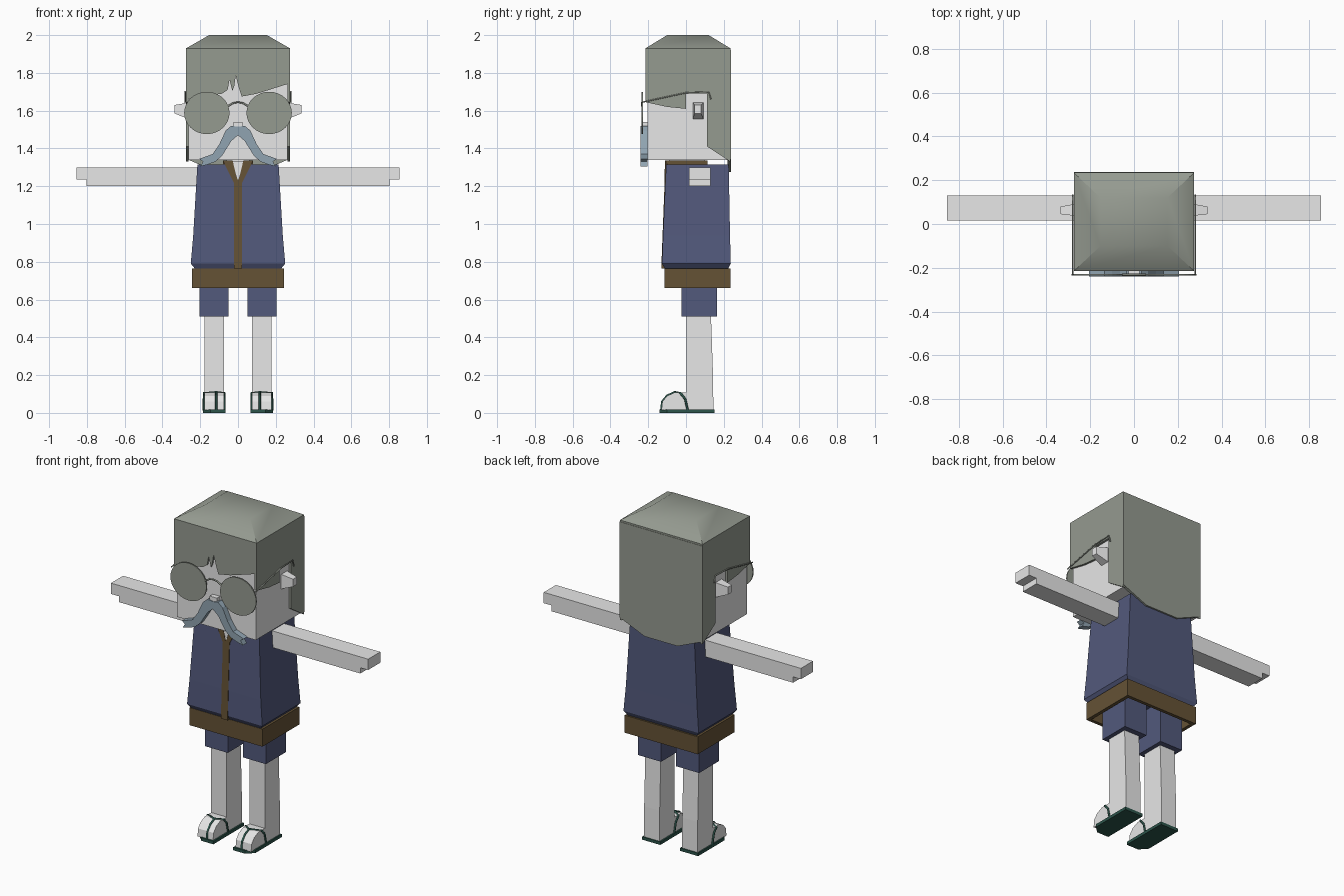
import bpy, bmesh, math
from mathutils import Vector

cube = bpy.data.objects.get("Cube")
if cube:
    bpy.data.objects.remove(cube, do_unlink=True)


def material(name, r, g, b):
    m = bpy.data.materials.new(name)
    m.use_nodes = True
    m.diffuse_color = (r, g, b, 1)
    m.node_tree.nodes["Principled BSDF"].inputs["Base Color"].default_value = (r, g, b, 1)
    return m


skin = material("pale skin", .80, .80, .80)
grey = material("grey hair", .30, .325, .28)
blue = material("blue cloth", .085, .10, .20)
brown = material("brown trim", .13, .085, .036)
steel = material("blue grey moustache", .28, .37, .44)
green = material("dark green sandal", .025, .09, .07)


def finish(name, bm, mat):
    bmesh.ops.recalc_face_normals(bm, faces=bm.faces)
    me = bpy.data.meshes.new(name)
    bm.to_mesh(me)
    bm.free()
    me.materials.append(mat)
    ob = bpy.data.objects.new(name, me)
    bpy.context.collection.objects.link(ob)
    return ob


def loft(name, mat, rings):
    """Rectangular rings (z, x0, x1, y0, y1) stacked upwards."""
    bm = bmesh.new()
    rows = [[bm.verts.new(p) for p in ((a, c, z), (b, c, z), (b, d, z), (a, d, z))]
            for z, a, b, c, d in rings]
    for lo, hi in zip(rows, rows[1:]):
        for i in range(4):
            j = (i + 1) % 4
            bm.faces.new((lo[i], lo[j], hi[j], hi[i]))
    bm.faces.new(rows[0][::-1])
    bm.faces.new(rows[-1])
    return finish(name, bm, mat)


def box(name, mat, x0, x1, y0, y1, z0, z1):
    return loft(name, mat, [(z0, x0, x1, y0, y1), (z1, x0, x1, y0, y1)])


def prism(name, mat, axis, lo, hi, pts):
    """Flat outline extruded along one axis from lo to hi."""
    bm = bmesh.new()

    def place(p, d):
        c = list(p)
        c.insert(axis, d)
        return bm.verts.new(c)
    a = [place(p, lo) for p in pts]
    b = [place(p, hi) for p in pts]
    bm.faces.new(a)
    bm.faces.new(b)
    for i in range(len(pts)):
        j = (i + 1) % len(pts)
        bm.faces.new((a[i], a[j], b[j], b[i]))
    return finish(name, bm, mat)


def tube(name, mat, pts, r):
    cu = bpy.data.curves.new(name, "CURVE")
    cu.dimensions = "3D"
    cu.bevel_depth = r
    cu.bevel_resolution = 1
    cu.use_fill_caps = True
    sp = cu.splines.new("POLY")
    sp.points.add(len(pts) - 1)
    for q, p in zip(sp.points, pts):
        q.co = (*p, 1)
    cu.materials.append(mat)
    ob = bpy.data.objects.new(name, cu)
    bpy.context.collection.objects.link(ob)
    return ob


def span(s, a, b):
    return (a, b) if s > 0 else (-b, -a)


# Head and hair shell
box("face", skin, -.262, .262, -.205, .222, 1.34, 1.9)
cap = loft("hair_top", grey, [(1.9, -.275, .275, -.215, .235), (1.93, -.275, .275, -.215, .235),
                              (2, -.153, .153, -.10, .12)])
bpy.context.view_layer.objects.active = cap
cap.select_set(True)
bpy.ops.object.shade_smooth_by_angle(angle=math.radians(40))
cap.select_set(False)
prism("hair_front", grey, 1, -.215, -.204,
      [(-.275, 1.92), (.275, 1.92), (.275, 1.745), (.1, 1.69), (.02, 1.675), (.005, 1.72),
       (-.012, 1.785), (-.02, 1.73), (-.03, 1.705), (-.045, 1.765), (-.055, 1.71),
       (-.085, 1.69), (-.275, 1.66)])
prism("hair_back", grey, 1, .22, .237,
      [(-.275, 1.92), (.275, 1.92), (.275, 1.345), (.11, 1.275), (-.11, 1.275), (-.275, 1.345)])
for s in (1, -1):
    prism("hair_side", grey, 0, *span(s, .261, .275),
          [(-.215, 1.92), (.235, 1.92), (.235, 1.33), (.112, 1.41), (.112, 1.69), (0, 1.69),
           (0, 1.61), (-.1, 1.62), (-.215, 1.645)])

# Ears, glasses and moustache
for s in (1, -1):
    bm = bmesh.new()
    root, tip = [[bm.verts.new((s * x, y, z)) for y, z in
                  ((y0, z0), (y1, z0), (y1, z1), (y0, z1))]
                 for x, y0, y1, z0, z1 in ((.25, .035, .095, 1.55, 1.645),
                                           (.335, .045, .08, 1.585, 1.63))]
    bm.faces.new(root)
    bm.faces.new(tip)
    for i in range(4):
        j = (i + 1) % 4
        bm.faces.new((root[i], root[j], tip[j], tip[i]))
    finish("ear", bm, skin)

    circle = [(s * .165 + .12 * math.cos(t), 1.588 + .112 * math.sin(t))
              for t in (math.tau * i / 32 for i in range(32))]
    prism("lens", grey, 1, -.235, -.228, circle)
    tube("glasses_temple", grey, [(s * .28, -.232, 1.645), (s * .28, 0, 1.695),
                                  (s * .28, .12, 1.70), (s * .28, .132, 1.66)], .004)
    half = [(0, 1.515), (.035, 1.52), (.065, 1.495), (.1, 1.42), (.135, 1.37), (.205, 1.345),
            (.185, 1.33), (.2, 1.305), (.16, 1.315), (.12, 1.33), (.085, 1.36),
            (.035, 1.44), (0, 1.47)]
    prism("moustache_half", steel, 1, -.24, -.203, [(s * x, z) for x, z in half])
tube("glasses_bridge", grey, [(.055 * t, -.232, 1.645 - .022 * t * t)
                              for t in (-1, -.5, 0, .5, 1)], .005)
box("nose", skin, -.024, .024, -.235, -.2, 1.512, 1.54)

# Neck, vest and trim
box("neck", skin, -.06, .06, -.09, .1, 1.28, 1.36)
loft("vest", blue, [(.76, -.225, .225, -.11, .222), (.79, -.25, .25, -.127, .237),
                    (.94, -.237, .237, -.122, .233), (1.315, -.215, .215, -.105, .226)])
loft("vest_stripe", brown, [(.765, -.022, .022, -.131, -.1), (1.25, -.022, .022, -.112, -.09)])
loft("chest_opening", skin, [(1.235, -.002, .002, -.114, -.1), (1.33, -.03, .03, -.110, -.09)])
for s in (1, -1):
    loft("lapel", brown, [(1.22, *span(s, .002, .022), -.115, -.1),
                          (1.335, *span(s, .028, .08), -.111, -.09)])
    box("collar_side", brown, *span(s, .058, .08), -.1, .115, 1.3, 1.335)
box("collar_back", brown, -.08, .08, .09, .115, 1.3, 1.335)

# Belt as an open band
for s in (1, -1):
    box("belt_side", brown, *span(s, .222, .243), -.115, .235, .66, .765)
box("belt_front", brown, -.23, .23, -.115, -.095, .66, .765)
box("belt_back", brown, -.23, .23, .215, .235, .66, .765)

# Arms, legs, feet and sandals
for s in (1, -1):
    prism("arm", skin, 1, .015, .13,
          [(s * x, z) for x, z in ((.2, 1.2), (.803, 1.2), (.803, 1.235), (.855, 1.235),
                                   (.855, 1.3), (.2, 1.3))])
    box("shorts_leg", blue, *span(s, .05, .203), -.025, .165, .51, .78)
    x0, x1 = span(s, .075, .178)
    loft("leg", skin, [(.015, x0, x1, 0, .145), (.2, x0, x1, 0, .143), (.52, x0, x1, 0, .132)])
    prism("foot", skin, 0, x0, x1,
          [(.02, .015), (-.13, .015), (-.125, .06), (-.1, .09), (-.06, .108), (.02, .108)])
    prism("sandal_sole", green, 2, 0, .018,
          [(s * x, y) for x, y in ((.066, -.14), (.145, -.14), (.186, -.10),
                                   (.186, .15), (.066, .15))])
    top = (s * .115, -.06, .11)
    for x in (.072, .181):
        tube("sandal_strap", green, [top, (s * x, -.03, .105), (s * x, -.005, .075),
                                     (s * x, .01, .012)], .006)
    tube("toe_strap", green, [top, (s * .115, -.1, .092), (s * .115, -.127, .06),
                              (s * .115, -.132, .012)], .006)
